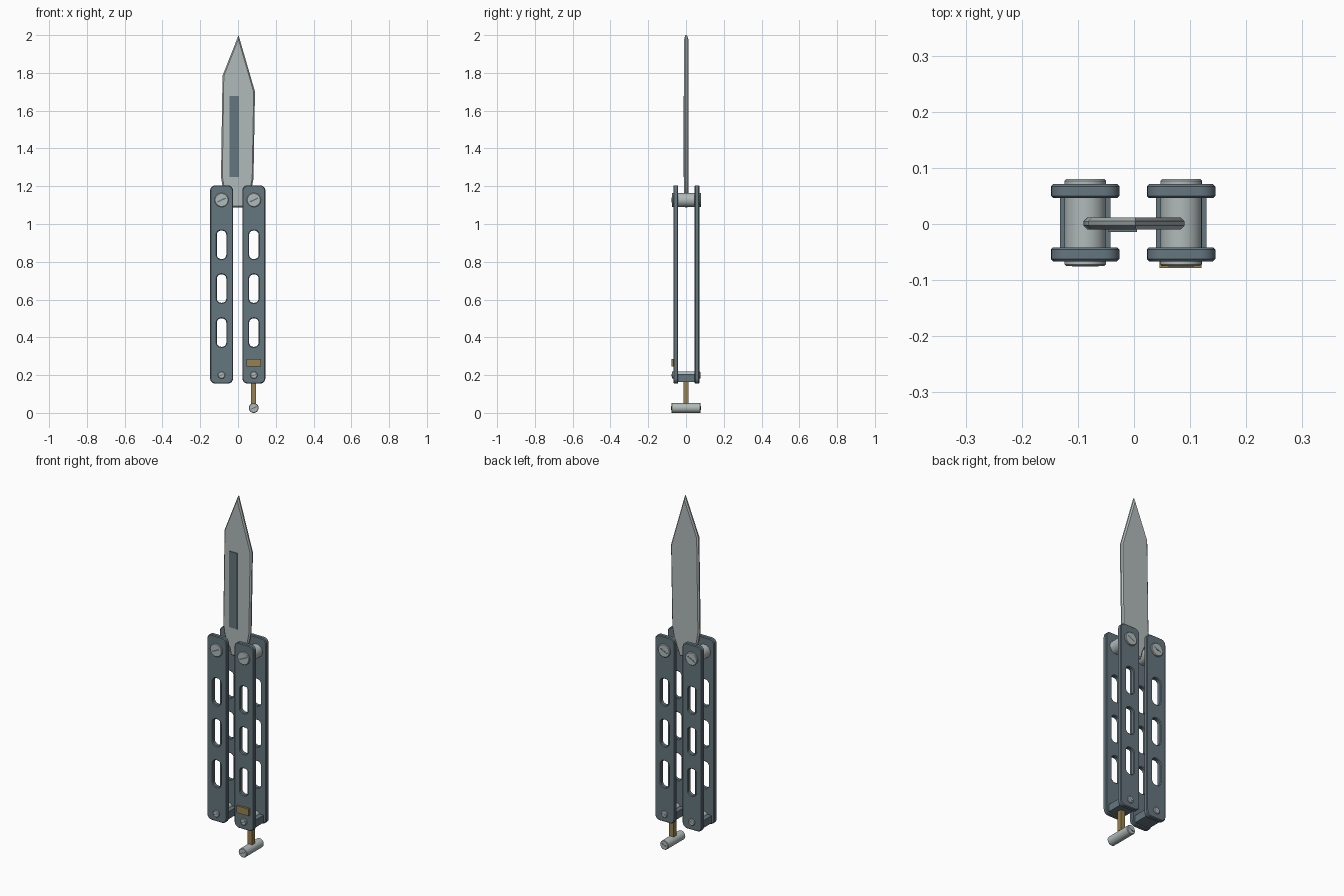
import bpy
import math

cube = bpy.data.objects.get("Cube")
if cube:
    bpy.data.objects.remove(cube, do_unlink=True)


def material(name, rgb):
    m = bpy.data.materials.new(name)
    m.use_nodes = True
    m.diffuse_color = (*rgb, 1)
    m.node_tree.nodes["Principled BSDF"].inputs["Base Color"].default_value = (*rgb, 1)
    return m


STEEL = material("steel", (0.44, 0.49, 0.49))
SLATE = material("slate", (0.13, 0.18, 0.21))
BRASS = material("brass", (0.31, 0.22, 0.08))


def finish(name, mat, angle=30):
    ob = bpy.context.object
    ob.name = name
    ob.data.materials.clear()
    ob.data.materials.append(mat)
    bpy.ops.object.shade_smooth_by_angle(angle=math.radians(angle))
    return ob


def rounded(cx, cz, w, h, r, steps=5):
    """Outline of a rounded rectangle."""
    pts = []
    for q, (sx, sz) in enumerate([(1, 1), (-1, 1), (-1, -1), (1, -1)]):
        for i in range(steps + 1):
            a = math.pi / 2 * (q + i / steps)
            pts.append((cx + sx * (w / 2 - r) + r * math.cos(a),
                        cz + sz * (h / 2 - r) + r * math.sin(a)))
    return pts


def slab(name, outlines, y, thick, bevel, mat):
    """Chamfered plate facing the front; later outlines are holes."""
    cu = bpy.data.curves.new(name, 'CURVE')
    cu.dimensions = '2D'
    cu.fill_mode = 'BOTH'
    cu.extrude = thick / 2 - bevel
    cu.bevel_depth = bevel
    cu.bevel_resolution = 0
    cu.offset = -bevel
    for pts in outlines:
        sp = cu.splines.new('POLY')
        sp.points.add(len(pts) - 1)
        for p, (x, z) in zip(sp.points, pts):
            p.co = (x, z, 0, 1)
        sp.use_cyclic_u = True
    ob = bpy.data.objects.new(name, cu)
    bpy.context.collection.objects.link(ob)
    ob.location.y = y
    ob.rotation_euler.x = math.pi / 2
    bpy.ops.object.select_all(action='DESELECT')
    bpy.context.view_layer.objects.active = ob
    ob.select_set(True)
    bpy.ops.object.convert(target='MESH')
    return finish(name, mat)


def box(name, loc, size, mat, tilt=0):
    bpy.ops.mesh.primitive_cube_add(size=1, location=loc, rotation=(0, tilt, 0))
    bpy.context.object.scale = size
    return finish(name, mat)


def pin(name, x, z, r, y0, y1, mat=STEEL):
    """Cylinder along y with a bevelled rim and a screw slot on both ends."""
    bpy.ops.mesh.primitive_cylinder_add(vertices=32, radius=r, depth=y1 - y0,
                                        location=(x, (y0 + y1) / 2, z),
                                        rotation=(math.pi / 2, 0, 0))
    ob = finish(name, mat)
    mod = ob.modifiers.new("rim", 'BEVEL')
    mod.width = 0.003
    mod.limit_method = 'ANGLE'
    for side, y in (("front", y0), ("back", y1)):
        box(f"{name}_{side}_slot", (x, y, z), (r * 1.3, 0.001, r * 0.2), SLATE,
            -math.radians(25))


# Blade with chamfered edges and a dark inlay on the front
blade = [(0.003, 2.0), (-0.082, 1.785), (-0.09, 1.25), (-0.08, 1.19),
         (-0.05, 1.13), (-0.04, 1.087), (0.035, 1.087), (0.05, 1.13),
         (0.072, 1.19), (0.082, 1.24), (0.09, 1.70)]
slab("blade", [blade], 0.001, 0.022, 0.007, STEEL)
box("blade_inlay", (-0.02, -0.0115, 1.463), (0.05, 0.006, 0.43), SLATE)

# Two handles, each a pair of slotted plates joined by a spacer and pins
for side, x in (("right", -0.087), ("left", 0.084)):
    holes = [rounded(x, z, 0.05, 0.15, 0.022) for z in (0.425, 0.658, 0.89)]
    outline = rounded(x, 0.68, 0.122, 1.05, 0.028)
    for face, y in (("front", -0.054), ("back", 0.0585)):
        slab(f"{side}_handle_{face}_plate", [outline] + holes, y, 0.025, 0.004, SLATE)
    box(f"{side}_handle_spacer", (x, 0.002, 0.185), (0.09, 0.09, 0.042), SLATE)
    pin(f"{side}_pivot", x, 1.127, 0.037, -0.075, 0.08)
    pin(f"{side}_handle_screw", x, 0.2, 0.019, -0.075, 0.077)

# Latch with its cross bar, and the badge plate
box("latch_arm", (0.083, 0, 0.11), (0.027, 0.026, 0.12), BRASS)
pin("latch_cross_bar", 0.083, 0.026, 0.026, -0.078, 0.078)
box("badge_plate", (0.083, -0.071, 0.265), (0.075, 0.014, 0.04), BRASS)
